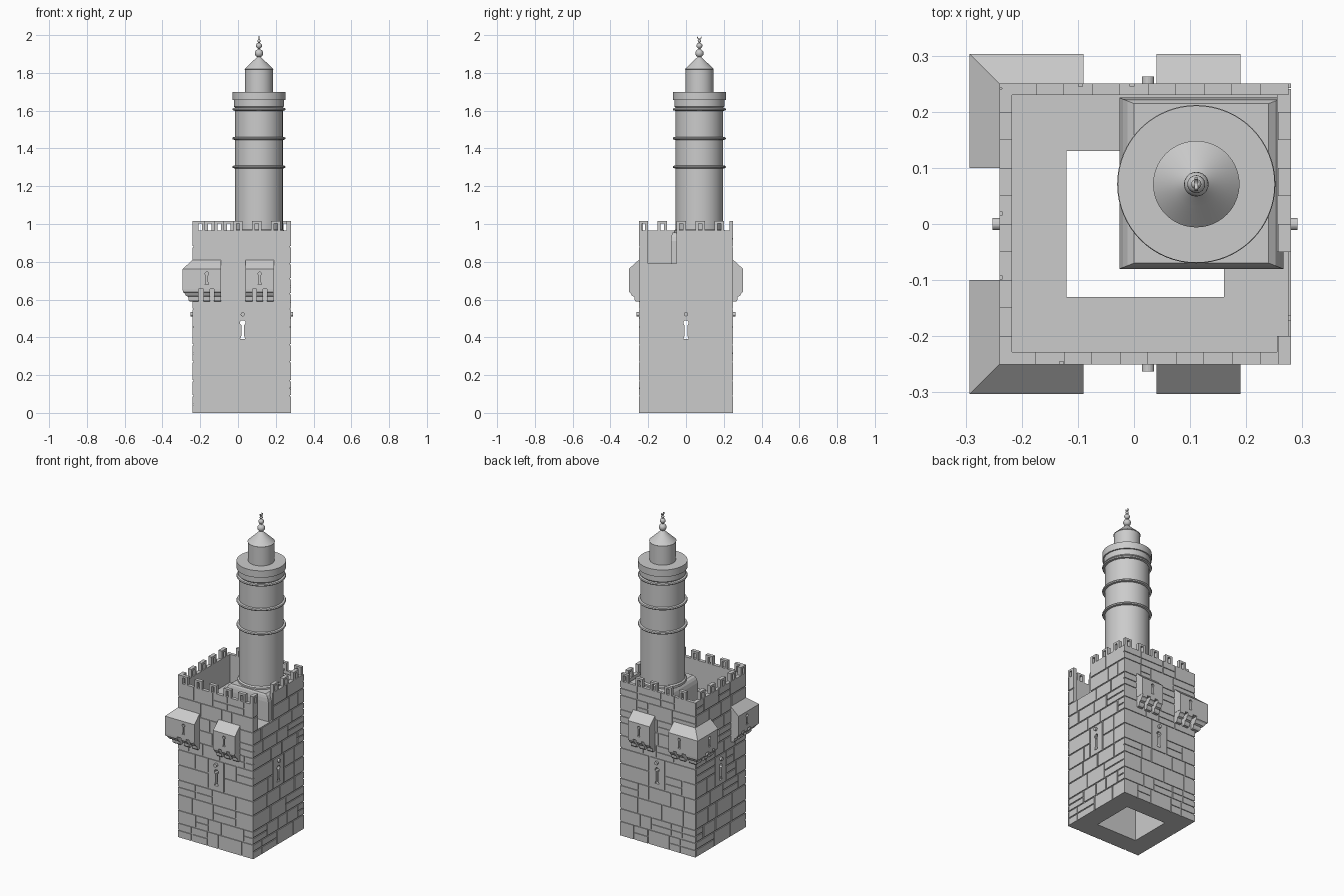
import bpy, bmesh, math, random
from mathutils import Vector

if "Cube" in bpy.data.objects:
    bpy.data.objects.remove(bpy.data.objects["Cube"])
random.seed(4)


def finish(bm, name, smooth=False):
    bmesh.ops.recalc_face_normals(bm, faces=bm.faces)
    me = bpy.data.meshes.new(name)
    bm.to_mesh(me)
    bm.free()
    ob = bpy.data.objects.new(name, me)
    bpy.context.collection.objects.link(ob)
    if smooth:
        bpy.context.view_layer.objects.active = ob
        ob.select_set(True)
        bpy.ops.object.shade_smooth_by_angle(angle=math.radians(35))
        ob.select_set(False)
    return ob


def loft(bm, rings):
    vs = [[bm.verts.new(p) for p in r] for r in rings]
    n = len(vs[0])
    for a, b in zip(vs, vs[1:]):
        for i in range(n):
            bm.faces.new((a[i], a[(i + 1) % n], b[(i + 1) % n], b[i]))
    bm.faces.new(vs[0])
    bm.faces.new(vs[-1])


def prism(bm, pts, axis, a, b):
    def place(p, t):
        return [(t, p[0], p[1]), (p[0], t, p[1]), (p[0], p[1], t)][axis]
    loft(bm, [[place(p, t) for p in pts] for t in (a, b)])


def box(bm, x0, x1, y0, y1, z0, z1):
    prism(bm, [(x0, y0), (x1, y0), (x1, y1), (x0, y1)], 2, z0, z1)


def sweep(bm, profile, path):
    # profile is (distance out from wall, height); path is (wall point, outward direction)
    loft(bm, [[(b[0] + d * o[0], b[1] + d * o[1], z) for d, z in profile] for b, o in path])


def cut(ob, *cutters):
    for c in cutters:
        c.hide_render = True
        c.hide_set(True)
        m = ob.modifiers.new("cut", 'BOOLEAN')
        m.operation = 'DIFFERENCE'
        m.solver = 'EXACT'
        m.object = c


def cutter_box(name, *dims):
    bm = bmesh.new()
    box(bm, *dims)
    return finish(bm, name)


def keyhole(c, z0, z1, w):
    h = z1 - z0
    half = [(w, 0), (w * .5, .2), (w * .5, .73), (w, .83), (w, .92), (w * .5, 1)]
    return [(c + x, z0 + t * h) for x, t in half] + [(c - x, z0 + t * h) for x, t in reversed(half)]


X0, X1, Y, DECK, WALL, TOP = -.24, .28, .25, .79, .965, 1.015
CX = .025

# cutters for arrow slits, shaft, roof pocket and gap in the right parapet
slits = []
for axis, c in ((1, CX), (0, 0)):
    bm = bmesh.new()
    prism(bm, keyhole(c, .39, .49, .014), axis, -.5, .5)
    slits.append(finish(bm, "slit_cutter"))
shaft = cutter_box("shaft_cutter", -.12, .16, -.13, .13, -.1, 1.2)
pocket = cutter_box("pocket_cutter", -.217, .255, -.228, .23, DECK, 1.2)
gap = cutter_box("gap_cutter", .2, .4, -.2, -.05, DECK, 1.2)

# tower core
core = cutter_box("tower_core", X0 + .005, X1 - .005, -Y + .005, Y - .005, 0, WALL)
cut(core, shaft, pocket, gap, *slits)

# masonry facing: raised stones in irregular courses
bm = bmesh.new()
rows = [0, .09, .17, .27, .36, .455, .55, .63, .71, .79, .88, WALL]
G = .0035


def stone(side, u0, u1, z0, z1):
    u0, u1, z0, z1 = u0 + G, u1 - G, z0 + G * (z0 > 0), z1 - G * (z1 < WALL)
    if side in 'fb':
        s = -1 if side == 'f' else 1
        u0, u1 = (X0 if u0 < X0 + .006 else u0), (X1 if u1 > X1 - .006 else u1)
        box(bm, u0, u1, *sorted((s * .242, s * Y)), z0, z1)
    else:
        box(bm, *((X0, X0 + .008) if side == 'l' else (X1 - .008, X1)), u0, u1, z0, z1)


for side, a, b, c in (('f', X0, X1, CX), ('b', X0, X1, CX), ('l', -.244, .244, 0), ('r', -.244, .244, 0)):
    stone(side, c - .055, c + .055, .36, .55)
    for z0, z1 in zip(rows, rows[1:]):
        spans = [(a, b)]
        if .35 < z0 < .5:
            spans = [(a, c - .055), (c + .055, b)]
        if side == 'r' and z0 >= DECK:
            spans = [(a, -.197), (-.053, b)]
        for s, e in spans:
            while e - s > .02:
                w = random.uniform(.07, .17)
                t = e if e - s < w + .05 else s + w
                if random.random() < .22:
                    m = (z0 + z1) / 2
                    stone(side, s, t, z0, m)
                    stone(side, s, t, m, z1)
                else:
                    stone(side, s, t, z0, z1)
                s = t
cut(finish(bm, "stone_facing"), *slits)

# merlons, each with a narrow loophole
bm = bmesh.new()


def merlon(axis, u, a, b, w=.05):
    m, s = u + w / 2, .009
    prism(bm, [(u, WALL - .003), (u, TOP), (u + w, TOP), (u + w, WALL - .003), (m + s, WALL - .003),
               (m + s, TOP - .012), (m - s, TOP - .012), (m - s, WALL - .003)], axis, a, b)


for i in range(5):
    merlon(1, -.225 + .1 * i, -Y, -.228)
    merlon(1, -.175 + .1 * i, .23, Y)
    merlon(0, -.25 + .1 * i, X0, -.217)
    if i != 1:
        merlon(0, -.25 + .1 * i, .257, X1)
finish(bm, "merlons")

# round stone pegs above the slits
bm = bmesh.new()
circle = [(.011 * math.cos(k * math.pi / 8), .011 * math.sin(k * math.pi / 8)) for k in range(16)]
for s in (-1, 1):
    prism(bm, [(CX + u, .522 + v) for u, v in circle], 1, s * .24, s * .263)
for x, e in ((X0 + .01, X0 - .012), (X1 - .01, X1 + .011)):
    prism(bm, [(u, .522 + v) for u, v in circle], 0, x, e)
finish(bm, "pegs")

# projecting box turrets: a straight one and one wrapped round the corner, mirrored to the back
F, L = (0, -1), (-1, 0)
hood = [(-.004, .81), (0, .81), (.053, .762), (.053, .655), (-.004, .655)]
bm = bmesh.new()
sweep(bm, hood, [((.04, -Y), F), ((.19, -Y), F)])
sweep(bm, hood, [((-.09, -Y), F), ((X0, -Y), (-1, -1)), ((X0, -.1), L)])
turrets = finish(bm, "box_turrets")
bm = bmesh.new()
for x in (.115, -.165):
    prism(bm, keyhole(x, .68, .745, .009), 1, -.4, -.288)
prism(bm, keyhole(-.185, .68, .745, .009), 0, -.4, -.278)
cut(turrets, finish(bm, "turret_slit_cutter"))

# stepped corbels below the turrets
bm = bmesh.new()
corbel = [(-.004, .59), (.016, .59), (.022, .598), (.024, .615), (.036, .62),
          (.044, .635), (.052, .64), (.053, .656), (-.004, .656)]
for x in (.059, .115, .171, -.109, -.165):
    sweep(bm, corbel, [((x - .018, -Y), F), ((x + .018, -Y), F)])
for y in (-.119, -.175):
    sweep(bm, corbel, [((X0, y - .018), L), ((X0, y + .018), L)])
sweep(bm, corbel, [((-.21, -Y), F), ((X0, -Y), (-1, -1)), ((X0, -.22), L)])
corbels = finish(bm, "corbels")
for ob in (turrets, corbels):
    ob.modifiers.new("mirror", 'MIRROR').use_axis = (False, True, False)

# round tower base with shouldered top
bm = bmesh.new()
rings = []
for i, z in ((0, DECK - .001), (0, .91), (.006, .932), (.014, .946), (.026, .955)):
    x0, x1, y0, y1 = -.026 + i, .266 - i, -.08 + i * .4, .225 - i * .4
    rings.append([(x0, y0, z), (x1, y0, z), (x1, y1, z), (x0, y1, z)])
loft(bm, rings)
finish(bm, "round_tower_base")


# turned parts of the round tower
def lathe(name, profile, seg=64):
    bm = bmesh.new()
    loft(bm, [[(.111 + r * math.cos(2 * math.pi * k / seg), .071 + r * math.sin(2 * math.pi * k / seg), z)
               for k in range(seg)] for r, z in profile])
    return finish(bm, name, True)


shaft_profile = [(.134, .95), (.134, .965), (.126, .972)]
for z in (1.302, 1.453, 1.607):
    shaft_profile += [(.126, z - .008), (.138, z - .006), (.141, z), (.138, z + .006), (.126, z + .008)]
shaft_profile += [(.132, 1.622), (.132, 1.657), (.14, 1.657), (.14, 1.7), (.074, 1.7), (.074, 1.818),
                  (.077, 1.82), (.04, 1.855), (.012, 1.882), (.005, 1.89)]
lathe("round_tower", shaft_profile)

# finial: stem, three balls and a crescent
lathe("finial_stem", [(.006, 1.88), (.004, 1.978)], 12)
for z, r in ((1.904, .022), (1.944, .016), (1.969, .009)):
    lathe("finial_ball", [(max(r * math.sin(math.pi * k / 10), .0005), z - r * math.cos(math.pi * k / 10))
                          for k in range(11)], 24)
bm = bmesh.new()
arc = [math.radians(-200 + 22 * k) for k in range(11)]
outer = [(.071 + .012 * math.cos(a), 1.988 + .012 * math.sin(a)) for a in arc]
inner = [(.071 + .009 * math.cos(a), 1.9915 + .0085 * math.sin(a)) for a in reversed(arc)]
prism(bm, outer + inner, 0, .108, .114)
finish(bm, "crescent")
